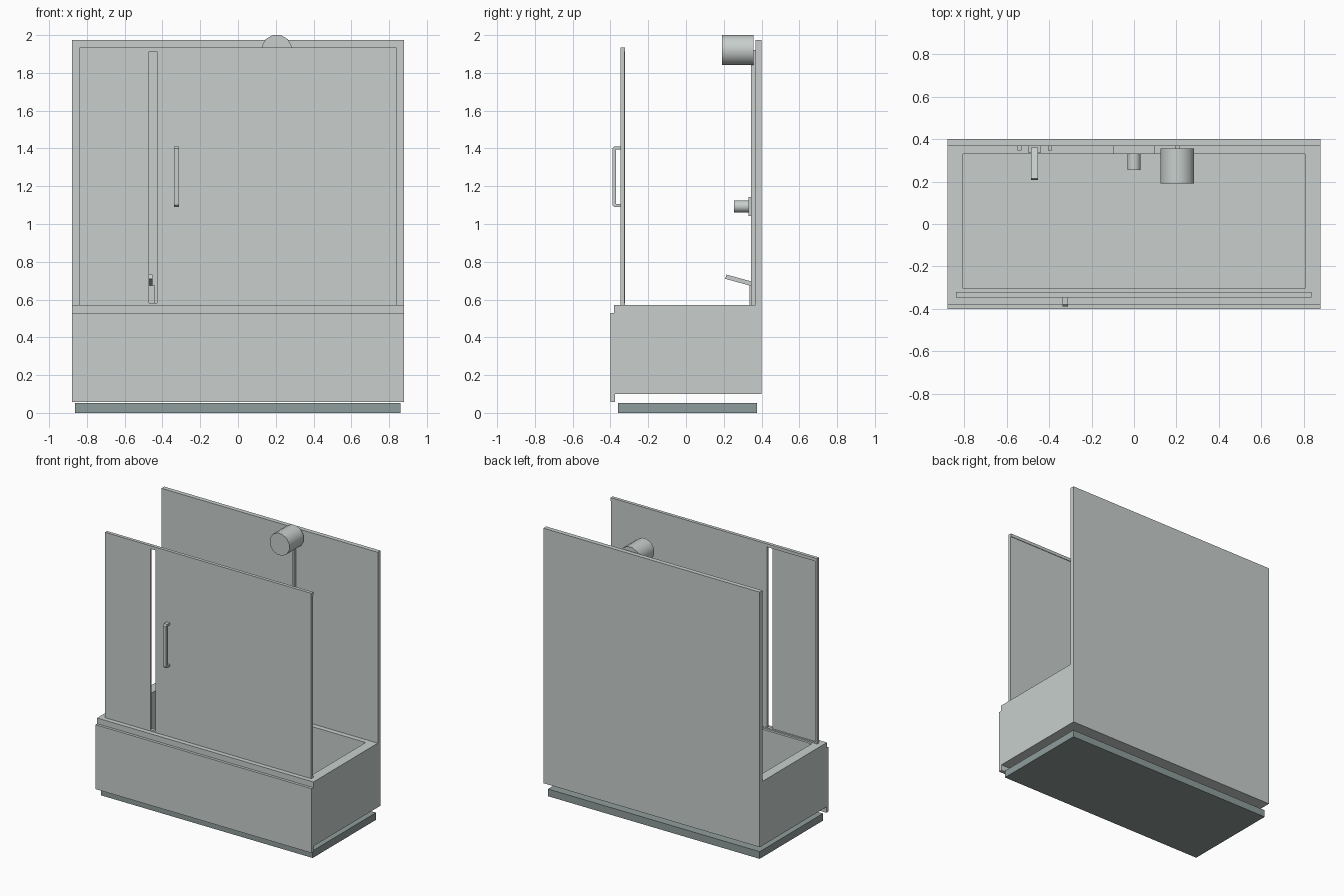
import bpy, bmesh, math
from mathutils import Matrix

if "Cube" in bpy.data.objects:
    bpy.data.objects.remove(bpy.data.objects["Cube"])


def material(name, rgb):
    m = bpy.data.materials.new(name)
    m.diffuse_color = (*rgb, 1)
    m.use_nodes = True
    m.node_tree.nodes["Principled BSDF"].inputs["Base Color"].default_value = m.diffuse_color
    return m


PALE = material("pale_grey", (0.58, 0.625, 0.605))
DARK = material("slate_grey", (0.275, 0.337, 0.332))


def finish(name, bm, mat=PALE):
    bmesh.ops.recalc_face_normals(bm, faces=bm.faces)
    me = bpy.data.meshes.new(name)
    bm.to_mesh(me)
    bm.free()
    me.materials.append(mat)
    ob = bpy.data.objects.new(name, me)
    bpy.context.collection.objects.link(ob)
    return ob


def add_box(bm, x, y, z):
    c = [(a + b) / 2 for a, b in (x, y, z)]
    s = [b - a for a, b in (x, y, z)]
    bmesh.ops.create_cube(bm, size=1, matrix=Matrix.Translation(c) @ Matrix.Diagonal((*s, 1)))


def box(name, x, y, z, mat=PALE):
    bm = bmesh.new()
    add_box(bm, x, y, z)
    return finish(name, bm, mat)


def prism(name, pts, x0, x1):
    """Extrude a (y, z) profile along x."""
    bm = bmesh.new()
    f = bm.faces.new([bm.verts.new((x0, y, z)) for y, z in pts])
    r = bmesh.ops.extrude_face_region(bm, geom=[f])
    vs = [g for g in r["geom"] if isinstance(g, bmesh.types.BMVert)]
    bmesh.ops.translate(bm, verts=vs, vec=(x1 - x0, 0, 0))
    return finish(name, bm)


def cylinder_y(name, x, z, r, y0, y1, sides):
    bm = bmesh.new()
    m = (Matrix.Translation((x, (y0 + y1) / 2, z)) @ Matrix.Rotation(math.pi / 2, 4, 'X')
         @ Matrix.Rotation(math.pi / sides, 4, 'Z'))
    bmesh.ops.create_cone(bm, cap_ends=True, segments=sides, radius1=r, radius2=r,
                          depth=y1 - y0, matrix=m)
    ob = finish(name, bm)
    for p in ob.data.polygons:
        p.use_smooth = len(p.vertices) == 4
    for e in ob.data.edges:  # keep cap rims crisp
        a, b = (ob.data.vertices[i].co for i in e.vertices)
        e.use_edge_sharp = abs(a.y - b.y) < 1e-5
    return ob


# plinth under the tub
box("plinth", (-0.862, 0.86), (-0.36, 0.375), (0, 0.053), DARK)

# tub with a sunken basin
bm = bmesh.new()
add_box(bm, (-0.88, 0.88), (-0.38, 0.40), (0.10, 0.572))
top = max(bm.faces, key=lambda f: f.calc_center_median().z)
r = bmesh.ops.extrude_face_region(bm, geom=[top])
bm.faces.remove(top) if top.is_valid else None
rim = [g for g in r["geom"] if isinstance(g, bmesh.types.BMVert)]
floor = [g for g in r["geom"] if isinstance(g, bmesh.types.BMFace)]
for v in rim:
    v.co.x = math.copysign(0.808, v.co.x)
    v.co.y = -0.305 if v.co.y < 0 else 0.33
r = bmesh.ops.extrude_face_region(bm, geom=floor)
bmesh.ops.delete(bm, geom=floor, context='FACES_ONLY')
for g in r["geom"]:
    if isinstance(g, bmesh.types.BMVert):
        g.co.z = 0.17
finish("tub", bm)

# front apron and back wall
box("apron", (-0.88, 0.88), (-0.40, -0.375), (0.057, 0.53))
box("back_wall", (-0.88, 0.88), (0.367, 0.40), (0.572, 1.975))

# shower screen: rails, side post, fixed panel, sliding door
box("screen_top_rail", (-0.84, 0.838), (-0.346, -0.322), (1.912, 1.935))
box("screen_bottom_rail", (-0.84, 0.838), (-0.346, -0.322), (0.572, 0.582))
box("screen_post", (-0.84, -0.828), (-0.346, -0.322), (0.582, 1.912))
box("fixed_panel", (-0.828, -0.47), (-0.346, -0.332), (0.582, 1.912))
box("sliding_door", (-0.43, 0.838), (-0.346, -0.326), (0.582, 1.912))

# door handle
prism("door_handle", [(-0.346, 1.41), (-0.38, 1.41), (-0.39, 1.40), (-0.39, 1.10),
                      (-0.38, 1.09), (-0.346, 1.09), (-0.346, 1.105), (-0.371, 1.105),
                      (-0.371, 1.395), (-0.346, 1.395)], -0.338, -0.312)

# shower head, riser pipe and mixer
cylinder_y("shower_head", 0.205, 1.921, 0.082, 0.19, 0.357, 12)
box("riser_pipe", (0.196, 0.214), (0.345, 0.367), (0.572, 1.92))
box("mixer_plate", (-0.10, 0.10), (0.33, 0.367), (1.042, 1.143))
cylinder_y("mixer_knob", 0, 1.093, 0.032, 0.255, 0.33, 16)

# bath tap: post, spout and two side handles
box("tap_post", (-0.497, -0.44), (0.335, 0.367), (0.572, 0.675))
prism("tap_spout", [(0.36, 0.668), (0.36, 0.692), (0.215, 0.732), (0.207, 0.71)], -0.485, -0.452)
for side, x in (("left", -0.54), ("right", -0.396)):
    box("tap_handle_" + side, (x - 0.01, x + 0.01), (0.347, 0.367), (0.572, 0.645))
